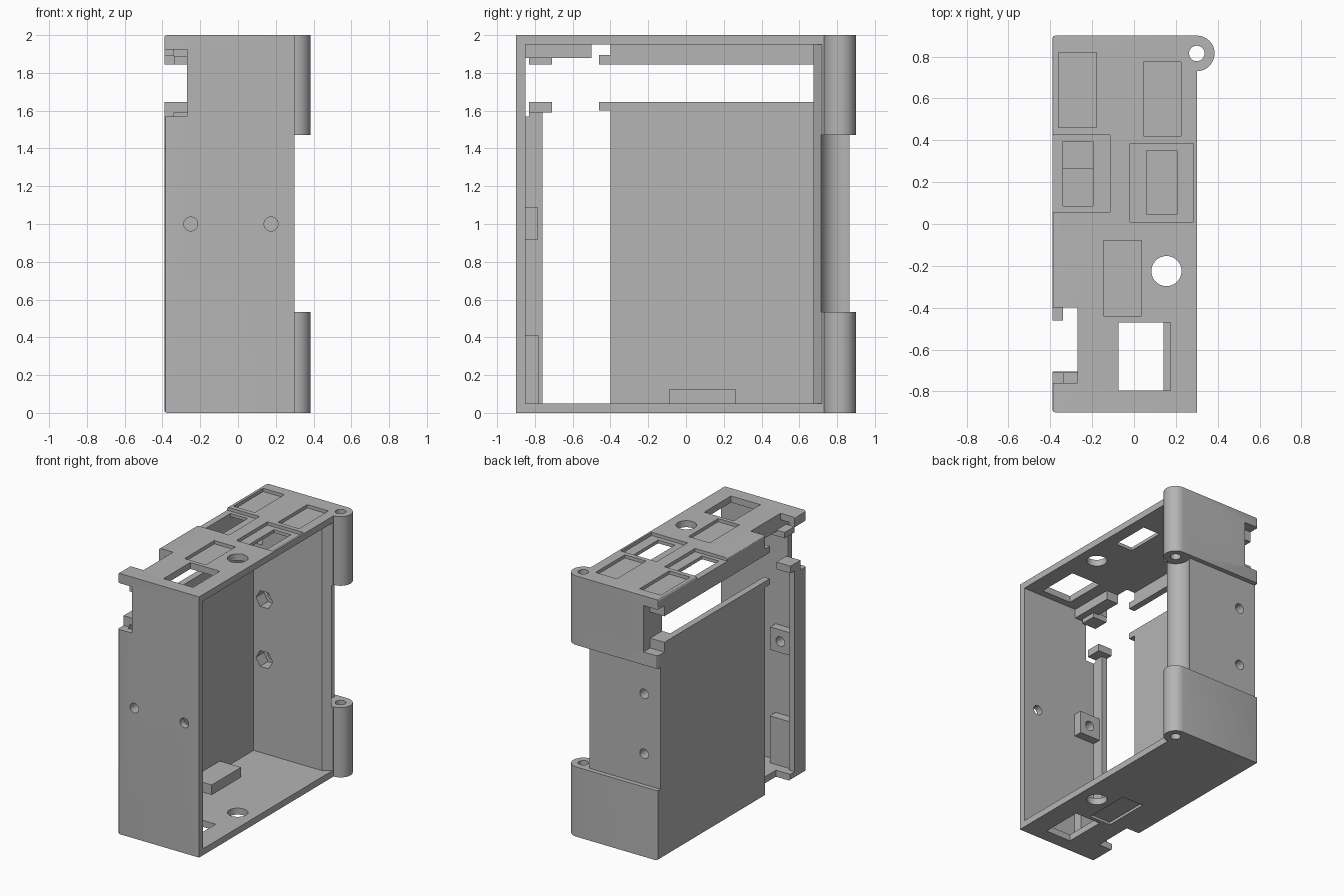
import bpy, bmesh, math

if "Cube" in bpy.data.objects:
    bpy.data.objects.remove(bpy.data.objects["Cube"], do_unlink=True)

grey = bpy.data.materials.new("plain_grey")
grey.use_nodes = True
grey.diffuse_color = (0.46, 0.46, 0.46, 1)
grey.node_tree.nodes["Principled BSDF"].inputs["Base Color"].default_value = grey.diffuse_color


def make(name, bm):
    bmesh.ops.recalc_face_normals(bm, faces=bm.faces)
    mesh = bpy.data.meshes.new(name)
    bm.to_mesh(mesh)
    bm.free()
    mesh.materials.append(grey)
    obj = bpy.data.objects.new(name, mesh)
    bpy.context.collection.objects.link(obj)
    return obj


def prism(name, outline, z0, z1):
    bm = bmesh.new()
    face = bm.faces.new([bm.verts.new((x, y, z0)) for x, y in outline])
    top = bmesh.ops.extrude_face_region(bm, geom=[face])["geom"]
    bmesh.ops.translate(bm, vec=(0, 0, z1 - z0),
                        verts=[v for v in top if isinstance(v, bmesh.types.BMVert)])
    return make(name, bm)


def box(name, x, y, z):
    return prism(name, [(x[0], y[0]), (x[1], y[0]), (x[1], y[1]), (x[0], y[1])], *z)


def rod(name, x, y, z0, z1, r, n=48):
    return prism(name, [(x + r * math.cos(i * math.tau / n), y + r * math.sin(i * math.tau / n))
                        for i in range(n)], z0, z1)


def rod_y(name, x, z, y0, y1, r, n=24):
    obj = rod(name, x, -z, y0, y1, r, n)
    for v in obj.data.vertices:
        a, b, c = v.co
        v.co = (a, c, -b)
    return obj


def combine(target, tool, mode='DIFFERENCE'):
    mod = target.modifiers.new("combine", 'BOOLEAN')
    mod.operation, mod.object, mod.solver = mode, tool, 'EXACT'
    bpy.context.view_layer.objects.active = target
    bpy.ops.object.modifier_apply(modifier=mod.name)
    bpy.data.objects.remove(tool, do_unlink=True)


# Outer body, softened around the closed side
LEFT, RIGHT, INNER, NOTCH = -0.39, 0.30, -0.34, -0.27
HX, HY = 0.30, 0.815
body = box("housing", (LEFT, RIGHT), (-0.9, 0.9), (0, 2))
bm = bmesh.new()
bm.from_mesh(body.data)
edges = [e for e in bm.edges if all(abs(v.co.x - LEFT) < 0.001 for v in e.verts)]
bmesh.ops.bevel(bm, geom=edges, offset=0.015, segments=3, profile=0.5, affect='EDGES')
bm.to_mesh(body.data)
bm.free()

# Hinge barrel, then the cavity, the hinge gap and the back recess
combine(body, rod("barrel", HX, HY, 0, 2, 0.085), 'UNION')
cavity = [(INNER, -0.85), (0.4, -0.85), (0.4, 0.72), (0.30, 0.72), (0.24, 0.675), (INNER, 0.675)]
combine(body, prism("cavity", cavity, 0.05, 1.95))
combine(body, rod("hinge_gap", HX, HY, 0.535, 1.47, 0.1, 64))
combine(body, box("back_recess", (-0.5, 0.5), (0.865, 1), (0.535, 1.47)))
combine(body, rod("pin_hole", HX, HY, -0.1, 2.1, 0.037, 32))

# Openings through the closed side and its corners
N = (-0.5, NOTCH)
for name, y, z in [
    ("lower_side_opening", (-0.705, -0.40), (-0.1, 0.06)),
    ("side_opening", (-0.76, -0.40), (0.05, 2.1)),
    ("long_slot", (-1, 1), (1.645, 1.845)),
    ("front_notch", (-1, -0.83), (1.57, 1.925)),
    ("front_corner", (-0.84, -0.70), (1.6, 1.925)),
    ("back_notch", (0.82, 1), (1.57, 1.925)),
]:
    combine(body, box(name, N, y, z))

# Windows and round hole through the top and floor
for z, x1 in [((1.9, 2.1), 0.175), ((-0.1, 0.06), 0.14)]:
    combine(body, box("window", (-0.075, x1), (-0.795, -0.47), z))
    combine(body, rod("round_hole", 0.155, -0.225, *z, 0.072))
combine(body, box("left_window", (INNER, -0.195), (0.085, 0.395), (1.9, 2.1)))
combine(body, box("right_window", (0.06, 0.205), (0.045, 0.35), (1.9, 2.1)))

# Shallow label pockets
for x, y in [((-0.36, -0.18), (0.46, 0.82)), ((0.045, 0.225), (0.42, 0.775)),
             ((-0.5, -0.115), (0.055, 0.425)), ((-0.02, 0.285), (0.01, 0.385)),
             ((-0.145, 0.035), (-0.44, -0.08))]:
    combine(body, box("pocket", x, y, (1.975, 2.1)))
combine(body, box("floor_pocket", (-0.145, 0.035), (-0.44, -0.08), (-0.1, 0.02)))

# Blocks and lugs inside the housing
for name, x, y, z in [
    ("floor_block", (-0.345, -0.16), (-0.09, 0.265), (0.04, 0.125)),
    ("nut_block", (-0.345, -0.165), (-0.86, -0.785), (0.915, 1.09)),
    ("corner_block", (-0.345, -0.165), (-0.86, -0.78), (0.04, 0.41)),
    ("notch_bar", (NOTCH, -0.17), (-0.86, -0.50), (1.88, 1.96)),
    ("upper_front_lug", (INNER, -0.22), (-0.83, -0.71), (1.845, 1.89)),
    ("lower_front_lug", (LEFT, NOTCH), (-0.83, -0.71), (1.59, 1.645)),
    ("upper_panel_lug", (LEFT, INNER), (-0.46, -0.39), (1.845, 1.895)),
    ("lower_panel_lug", (LEFT, INNER), (-0.46, -0.39), (1.6, 1.645)),
]:
    combine(body, box(name, x, y, z), 'UNION')

# Screw holes: two in the front, two with nut pockets in the back
for x in (-0.25, 0.175):
    combine(body, rod_y("front_hole", x, 1, -1, -0.7, 0.037))
for z in (0.77, 1.23):
    combine(body, rod_y("back_hole", -0.25, z, 0.6, 1, 0.037))
    combine(body, rod_y("nut_pocket", -0.25, z, 0.6, 0.77, 0.07, 6))

# Smooth the barrel and holes, keep the edges sharp
bpy.ops.object.select_all(action='DESELECT')
body.select_set(True)
bpy.context.view_layer.objects.active = body
bpy.ops.object.shade_smooth_by_angle(angle=math.radians(30))
